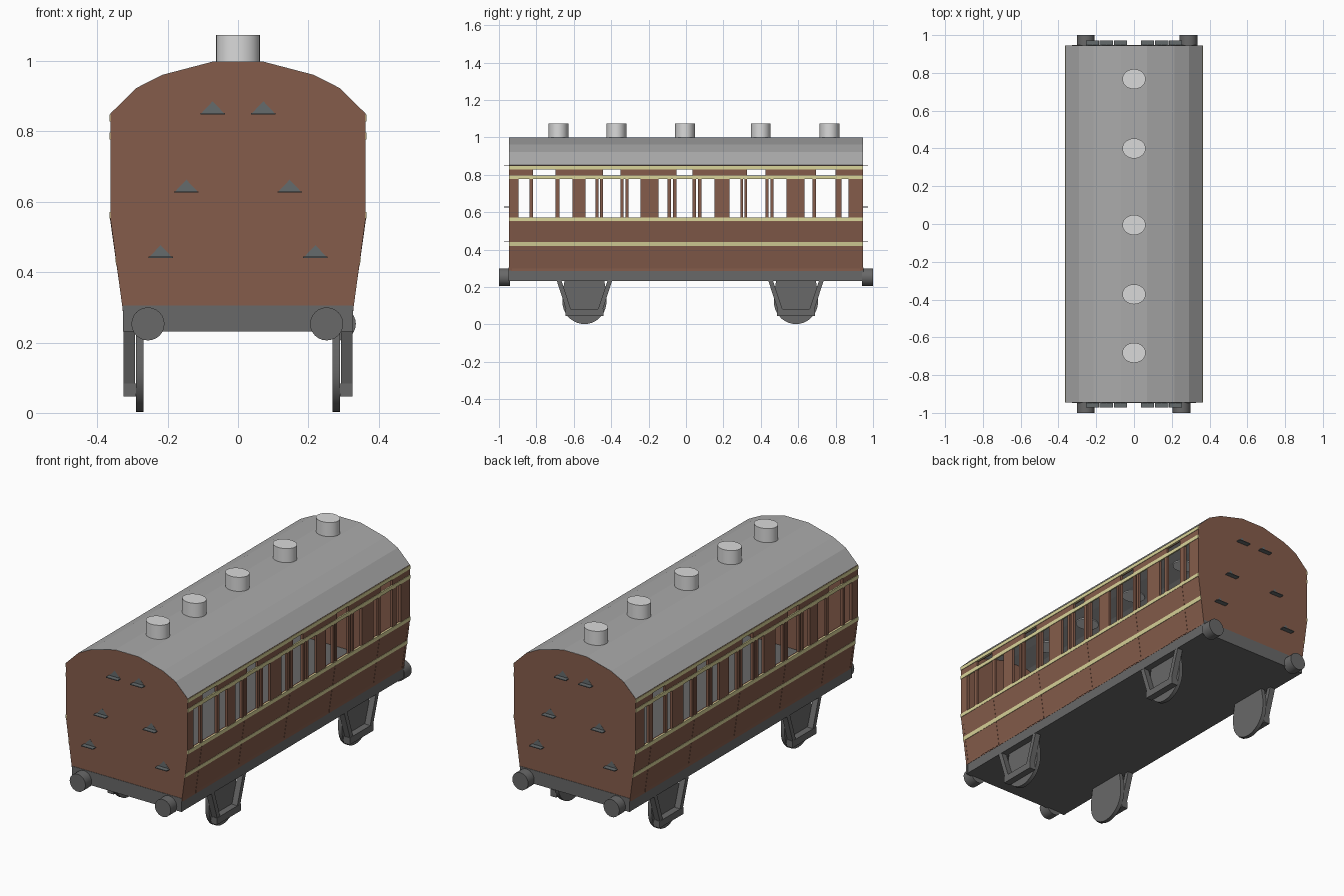
import bpy, bmesh, math
from mathutils import Vector

if "Cube" in bpy.data.objects:
    bpy.data.objects.remove(bpy.data.objects["Cube"])


def material(name, rgb):
    m = bpy.data.materials.new(name)
    m.diffuse_color = (*rgb, 1)
    m.use_nodes = True
    m.node_tree.nodes["Principled BSDF"].inputs["Base Color"].default_value = m.diffuse_color
    return m


BROWN = material("brown_paint", (0.235, 0.108, 0.070))
CREAM = material("cream_trim", (0.70, 0.66, 0.32))
IRON = material("dark_grey_iron", (0.14, 0.14, 0.14))
ROOF = material("roof_grey", (0.40, 0.40, 0.40))
VENT = material("vent_light_grey", (0.70, 0.70, 0.70))
STEP = material("step_grey", (0.13, 0.145, 0.15))

HALF = 0.946                       # half length of the body
VENTS = (-0.682, -0.372, -0.005, 0.400, 0.767)
ROOF_LINE = [(0.3625, 0.85), (0.29, 0.922), (0.215, 0.96), (0.07, 0.998)]
# Per compartment: rear window, door window, fore window (start and end in y)
WINDOWS = [((-0.896, -0.837), (-0.818, -0.697), (-0.676, -0.607)),
           ((-0.537, -0.484), (-0.443, -0.350), (-0.307, -0.243)),
           ((-0.147, -0.099), (-0.051, 0.035), (0.083, 0.152)),
           ((0.233, 0.291), (0.326, 0.425), (0.468, 0.537)),
           ((0.634, 0.676), (0.695, 0.799), (0.832, 0.869))]


def prism(bm, pts, axis, a, b):
    """Extrude a closed outline along x or y; outline is (y,z) or (x,z)."""
    def place(p, t):
        return (t, p[0], p[1]) if axis == "x" else (p[0], t, p[1])
    lo = [bm.verts.new(place(p, a)) for p in pts]
    hi = [bm.verts.new(place(p, b)) for p in pts]
    n = len(pts)
    bm.faces.new(lo)
    bm.faces.new(hi[::-1])
    for i in range(n):
        j = (i + 1) % n
        bm.faces.new((lo[j], lo[i], hi[i], hi[j]))


def finish(name, bm, mat, smooth=False):
    bmesh.ops.recalc_face_normals(bm, faces=bm.faces[:])
    me = bpy.data.meshes.new(name)
    bm.to_mesh(me)
    bm.free()
    me.materials.append(mat)
    ob = bpy.data.objects.new(name, me)
    bpy.context.collection.objects.link(ob)
    if smooth:
        bpy.ops.object.select_all(action="DESELECT")
        ob.select_set(True)
        bpy.context.view_layer.objects.active = ob
        bpy.ops.object.shade_smooth_by_angle(angle=math.radians(35))
    return ob


def rect(a0, a1, z0, z1):
    return [(a0, z0), (a1, z0), (a1, z1), (a0, z1)]


def disc(cx, cz, r, n=24):
    return [(cx + r * math.cos(2 * math.pi * i / n),
             cz + r * math.sin(2 * math.pi * i / n)) for i in range(n)]


def wall_x(z):
    """Outside half width of the side wall at a height."""
    t = min(max((z - 0.30) / 0.25, 0), 1)
    return 0.327 + 0.0355 * t


def band(bm, s, z0, z1, y0, y1, out=0.0, thick=0.014):
    """Strip of side wall that follows the tumblehome."""
    zs = [z0] + [z for z in (0.30, 0.55) if z0 < z < z1] + [z1]
    pts = [(s * (wall_x(z) + out), z) for z in zs]
    pts += [(s * (wall_x(z) + out - thick), z) for z in reversed(zs)]
    prism(bm, pts, "y", y0, y1)


# Underframe with end beams
bm = bmesh.new()
prism(bm, rect(-0.326, 0.326, 0.232, 0.288), "y", -HALF, HALF)
prism(bm, rect(-0.312, 0.312, 0.285, 0.302), "y", -0.94, 0.94)
for s in (-1, 1):
    prism(bm, rect(-0.327, 0.327, 0.232, 0.305), "y", s * 0.935, s * 0.948)
finish("underframe", bm, IRON)

# End walls
outline = [(0.327, 0.288), (0.3625, 0.55)] + ROOF_LINE
outline += [(-x, z) for x, z in reversed(outline)]
for s, label in ((-1, "front"), (1, "back")):
    bm = bmesh.new()
    prism(bm, outline, "y", s * (HALF - 0.015), s * HALF)
    finish(label + "_end_wall", bm, BROWN)

# Side walls: openings are the gaps between posts
holes, tall, seams = [], [], []
for rear, door, fore in WINDOWS:
    holes.append(rear)
    gap = rear[1] + door[0]
    wide = door[0] - rear[1] > 0.03      # double post with a slit between
    if wide:
        holes.append((gap / 2 - 0.005, gap / 2 + 0.005))
    holes.append(door)
    gap2 = door[1] + fore[0]
    if fore[0] - door[1] > 0.036:
        holes.append((gap2 / 2 - 0.005, gap2 / 2 + 0.005))
    holes.append(fore)
    tall.append(door)
    seams.append((gap / 2, gap2 / 2))


def solids(gaps):
    cuts = [-HALF + 0.001] + [v for g in gaps for v in g] + [HALF - 0.001]
    return zip(cuts[::2], cuts[1::2])


for s, label in ((-1, "left"), (1, "right")):
    bm = bmesh.new()
    band(bm, s, 0.285, 0.57, -HALF + 0.001, HALF - 0.001)
    for y0, y1 in solids(holes):
        band(bm, s, 0.57, 0.785, y0, y1)
    for y0, y1 in solids(tall):
        band(bm, s, 0.785, 0.83, y0, y1)
    band(bm, s, 0.83, 0.85, -HALF + 0.001, HALF - 0.001)
    finish(label + "_side_wall", bm, BROWN)

    # Slightly raised door panels below the windows
    bm = bmesh.new()
    for y0, y1 in seams:
        band(bm, s, 0.289, 0.57, y0, y1, 0.0012, 0.005)
    finish(label + "_door_panels", bm, BROWN)

    # Cream lining strips
    bm = bmesh.new()
    for z0, z1 in ((0.420, 0.441), (0.552, 0.571), (0.777, 0.797), (0.829, 0.848)):
        band(bm, s, z0, z1, -HALF, HALF, 0.0025, 0.008)
    finish(label + "_lining_strips", bm, CREAM)

# Faceted roof shell
outer = ROOF_LINE + [(-x, z) for x, z in reversed(ROOF_LINE)]
inner = [(x * 0.965, z - 0.010) for x, z in outer]
shell = [(x, z + 0.0012) for x, z in outer] + inner[::-1]
bm = bmesh.new()
prism(bm, shell, "y", -HALF + 0.0005, HALF - 0.0005)
caps = [f for f in bm.faces if len(f.verts) > 4]
bmesh.ops.triangulate(bm, faces=caps)
finish("roof", bm, ROOF)

# Roof vents
for i, y in enumerate(VENTS):
    bm = bmesh.new()
    bmesh.ops.create_cone(bm, cap_ends=True, segments=32, radius1=1, radius2=1, depth=1)
    bmesh.ops.scale(bm, vec=Vector((0.062, 0.053, 0.092)), verts=bm.verts[:])
    bmesh.ops.translate(bm, vec=Vector((0, y, 1.029)), verts=bm.verts[:])
    finish(f"roof_vent_{i + 1}", bm, VENT, True)

# Buffers
for i, (x, s) in enumerate(((-0.256, -1), (0.252, -1), (-0.256, 1), (0.288, 1))):
    bm = bmesh.new()
    prism(bm, disc(x, 0.253, 0.047), "y", s * 0.94, s * 1.0)
    finish(f"buffer_{i + 1}", bm, IRON, True)

# End steps: a thin flat tread with a flush triangular backing
for s, label in ((-1, "front"), (1, "back")):
    bm = bmesh.new()
    for x, z in ((0.072, 0.849), (0.147, 0.626), (0.220, 0.440)):
        for m in (-1, 1):
            c = m * x
            prism(bm, rect(c - 0.035, c + 0.035, z, z + 0.004), "y",
                  s * (HALF - 0.002), s * (HALF + 0.026))
            prism(bm, [(c - 0.035, z), (c + 0.035, z), (c, z + 0.037)], "y",
                  s * (HALF - 0.002), s * (HALF + 0.0004))
    finish(label + "_steps", bm, STEP)

# Wheels (round below, running up into the frame) and axle guards
for y, place in ((-0.543, "front"), (0.588, "back")):
    for s, side in ((-1, "left"), (1, "right")):
        lower = [(y + 0.118 * math.cos(math.pi * (1 + i / 18)),
                  0.122 + 0.120 * math.sin(math.pi * (1 + i / 18))) for i in range(19)]
        upper = [(y + 0.118, 0.165), (y + 0.105, 0.24),
                 (y - 0.105, 0.24), (y - 0.118, 0.165)]
        bm = bmesh.new()
        prism(bm, lower + upper, "x", s * 0.268, s * 0.290)
        finish(f"{place}_{side}_wheel", bm, IRON, True)
        bm = bmesh.new()
        for m in (-1, 1):
            prism(bm, [(y + m * 0.150, 0.24), (y + m * 0.125, 0.24),
                       (y + m * 0.072, 0.08), (y + m * 0.098, 0.08)],
                  "x", s * 0.293, s * 0.325)
        prism(bm, rect(y - 0.102, y + 0.102, 0.046, 0.083), "x", s * 0.290, s * 0.326)
        finish(f"{place}_{side}_axle_guard", bm, IRON)
